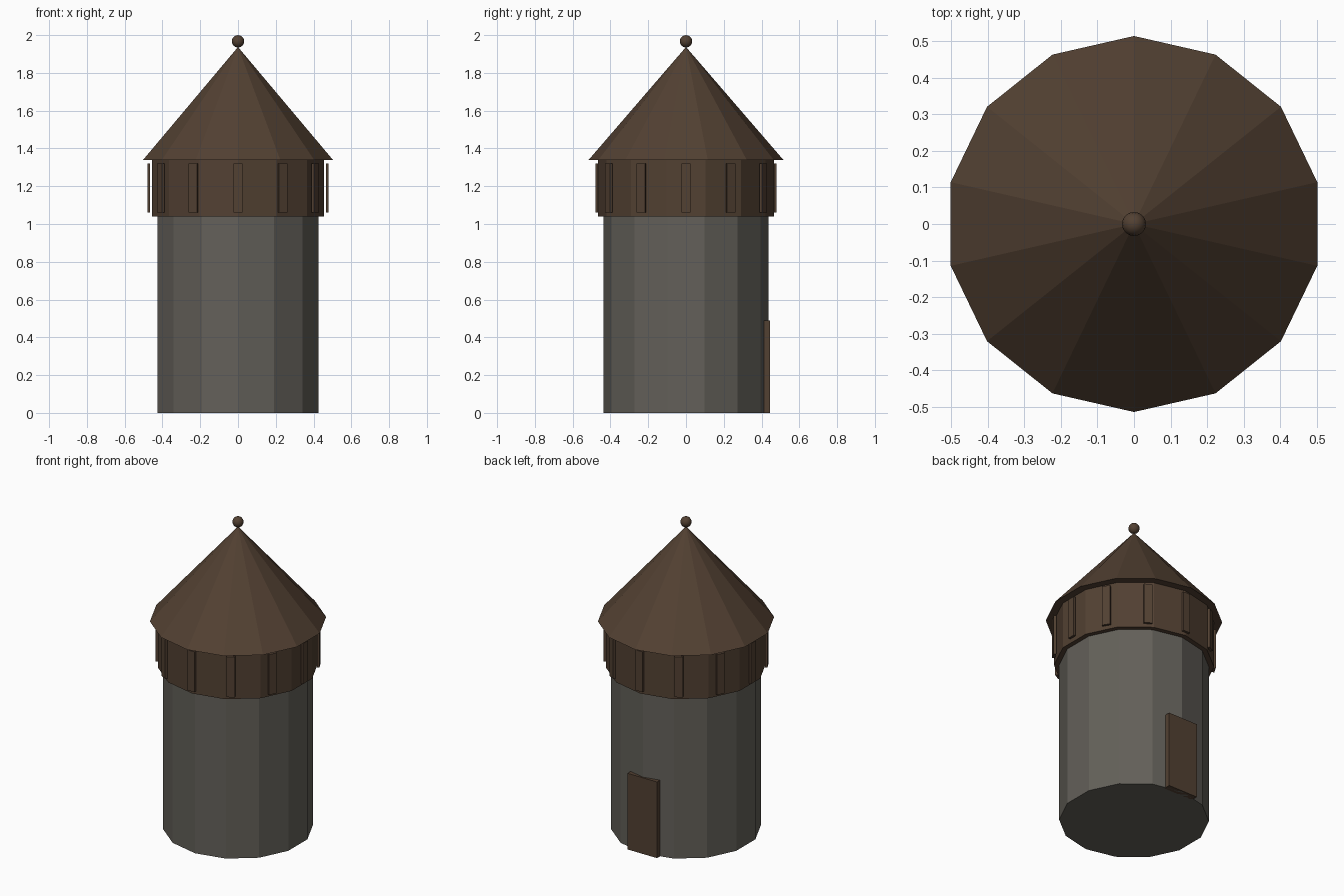
import bpy
from math import pi, sin, cos

default = bpy.data.objects.get("Cube")
if default:
    bpy.data.objects.remove(default, do_unlink=True)

SIDES = 14


def material(name, rgb):
    mat = bpy.data.materials.new(name)
    mat.use_nodes = True
    mat.diffuse_color = (*rgb, 1)
    mat.node_tree.nodes["Principled BSDF"].inputs["Base Color"].default_value = (*rgb, 1)
    return mat


stone = material("grey stone", (0.125, 0.117, 0.10))
timber = material("brown timber", (0.085, 0.052, 0.032))


def finish(name, mat):
    obj = bpy.context.object
    obj.name = name
    obj.data.materials.append(mat)
    return obj


def drum(name, bottom_radius, top_radius, z0, z1, mat):
    """Faceted drum or cone with a corner pointing to the front."""
    bpy.ops.mesh.primitive_cone_add(vertices=SIDES, radius1=bottom_radius, radius2=top_radius,
                                    depth=z1 - z0, location=(0, 0, (z0 + z1) / 2))
    return finish(name, mat)


def box(name, size, location, turn, mat):
    bpy.ops.mesh.primitive_cube_add(size=1, location=location, rotation=(0, 0, turn))
    obj = finish(name, mat)
    obj.scale = size
    return obj


# Tower, overhanging gallery and pointed roof
drum("tower_wall", 0.437, 0.437, 0, 1.04, stone)
drum("gallery", 0.467, 0.467, 1.04, 1.34, timber)
drum("roof", 0.515, 0, 1.34, 1.937, timber)

# Ball on the roof tip
bpy.ops.mesh.primitive_uv_sphere_add(segments=16, ring_count=8, radius=0.033,
                                     location=(0, 0, 1.967))
finish("roof_ball", timber)
bpy.ops.object.shade_smooth_by_angle()

# Upright slats around the gallery
for i in range(12):
    a = 2 * pi * i / 12
    box(f"gallery_slat_{i + 1}", (0.05, 0.015, 0.26),
        (0.4725 * sin(a), -0.4725 * cos(a), 1.19), a, timber)

# Door at the back
box("door", (0.21, 0.045, 0.49), (0, 0.4225, 0.245), 0, timber)
